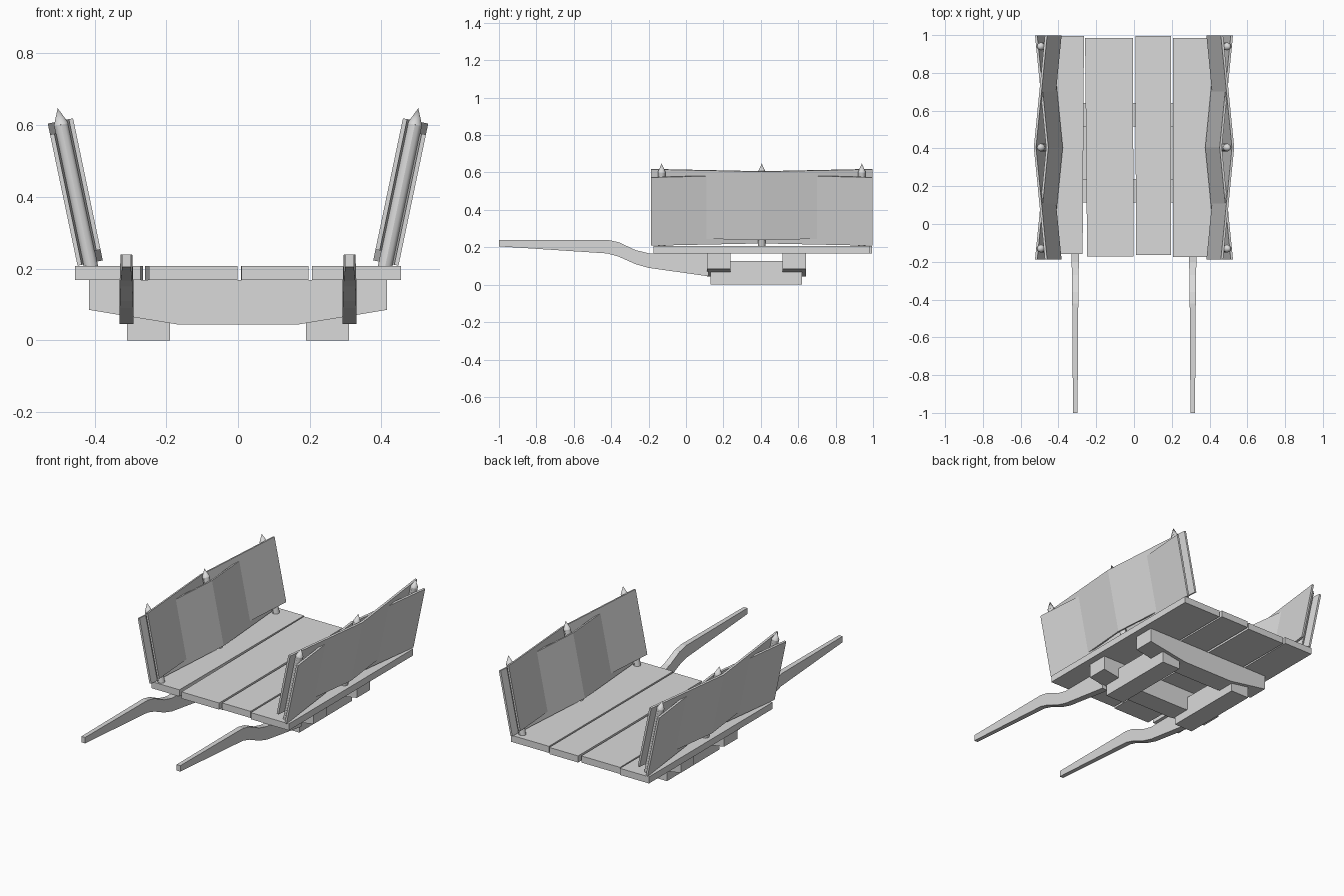
import bpy
import bmesh
from mathutils import Vector

cube = bpy.data.objects.get("Cube")
if cube:
    bpy.data.objects.remove(cube, do_unlink=True)

GREY = (0.7, 0.7, 0.7, 1)
wood = bpy.data.materials.new("pale grey wood")
wood.use_nodes = True
wood.diffuse_color = GREY
wood.node_tree.nodes["Principled BSDF"].inputs["Base Color"].default_value = GREY


def loft(name, sections):
    """Join equal-sized closed sections into one capped solid."""
    bm = bmesh.new()
    rings = [[bm.verts.new(p) for p in s] for s in sections]
    n = len(rings[0])
    for a, b in zip(rings, rings[1:]):
        for i in range(n):
            j = (i + 1) % n
            bm.faces.new((a[i], a[j], b[j], b[i]))
    bm.faces.new(rings[0][::-1])
    bm.faces.new(rings[-1])
    bmesh.ops.recalc_face_normals(bm, faces=bm.faces)
    mesh = bpy.data.meshes.new(name)
    bm.to_mesh(mesh)
    bm.free()
    mesh.materials.append(wood)
    obj = bpy.data.objects.new(name, mesh)
    bpy.context.collection.objects.link(obj)
    return obj


def plank(name, front, back, z0, z1):
    """Board given as (x0, x1, y) at its front and back ends."""
    return loft(name, [[(x0, y, z0), (x1, y, z0), (x1, y, z1), (x0, y, z1)]
                       for x0, x1, y in (front, back)])


# Deck boards, slightly uneven in length and width
boards = [
    ((-0.455, -0.272, -0.158), (-0.455, -0.265, 0.995)),
    ((-0.248, -0.002, -0.173), (-0.259, -0.006, 0.985)),
    ((0.010, 0.196, -0.163), (0.008, 0.196, 0.995)),
    ((0.206, 0.455, -0.175), (0.206, 0.455, 0.985)),
]
for i, (front, back) in enumerate(boards):
    plank(f"deck_board_{i + 1}", front, back, 0.168, 0.207)

# Cross beams with chamfered undersides
beam = [(-0.415, 0.168), (-0.415, 0.085), (-0.165, 0.044),
        (0.165, 0.044), (0.415, 0.085), (0.415, 0.168)]
for name, y0, y1 in (("front_beam", 0.113, 0.237), ("rear_beam", 0.517, 0.641)):
    loft(name, [[(x, y, z) for x, z in beam] for y in (y0, y1)])

# Handle stations: y, bottom, top, half width
handle = [(-1.0, 0.205, 0.24, 0.012), (-0.42, 0.167, 0.24, 0.016),
          (-0.36, 0.150, 0.227, 0.017), (-0.27, 0.110, 0.185, 0.018),
          (-0.20, 0.090, 0.168, 0.019), (0.12, 0.045, 0.168, 0.020)]

# Side frame: local axes along the leaning post and across it
base = Vector((0.41, 0, 0.205))
up = Vector((0.205, 0, 0.979))
out = Vector((0.979, 0, -0.205))


def lean(t, o, y, side):
    p = base + up * t + out * o
    return (p.x * side, y, p.z)


def woven_panel(name, side, ends, low, high):
    half = 0.006
    sections = []
    for y, o in ((-0.187, ends), (0.405, -ends), (0.998, ends)):
        sections.append([lean(t, o + w, y, side) for t, w in
                         ((low, -half), (low, half), (high, half), (high, -half))])
    loft(name, sections)


for label, side in (("left", 1), ("right", -1)):
    # Runner and handle
    x0, x1 = sorted((0.19 * side, 0.31 * side))
    plank(f"{label}_runner", (x0, x1, 0.13), (x0, x1, 0.62), 0.0, 0.127)
    cx = 0.311 * side
    loft(f"{label}_handle", [[(cx - w, y, b), (cx + w, y, b), (cx + w, y, t), (cx - w, y, t)]
                             for y, b, t, w in handle])

    # Two panels weaving on opposite sides of the posts
    woven_panel(f"{label}_outer_panel", side, 0.030, 0.011, 0.384)
    woven_panel(f"{label}_inner_panel", side, -0.030, 0.042, 0.4155)

    # Posts with pointed tips
    axis = Vector((up.x * side, 0, up.z))
    foot = Vector((base.x * side, 0, base.z))
    turn = axis.to_track_quat("Z", "Y")
    for place, y in (("front", -0.13), ("middle", 0.405), ("rear", 0.94)):
        for part, t0, t1, r0, r1 in (("post", -0.02, 0.405, 0.02, 0.02),
                                     ("tip", 0.405, 0.452, 0.021, 0.0)):
            bpy.ops.mesh.primitive_cone_add(vertices=12, radius1=r0, radius2=r1, depth=t1 - t0)
            obj = bpy.context.object
            obj.name = f"{label}_{place}_{part}"
            obj.location = foot + axis * ((t0 + t1) / 2) + Vector((0, y, 0))
            obj.rotation_euler = turn.to_euler()
            obj.data.materials.append(wood)
            bpy.ops.object.shade_smooth_by_angle()
